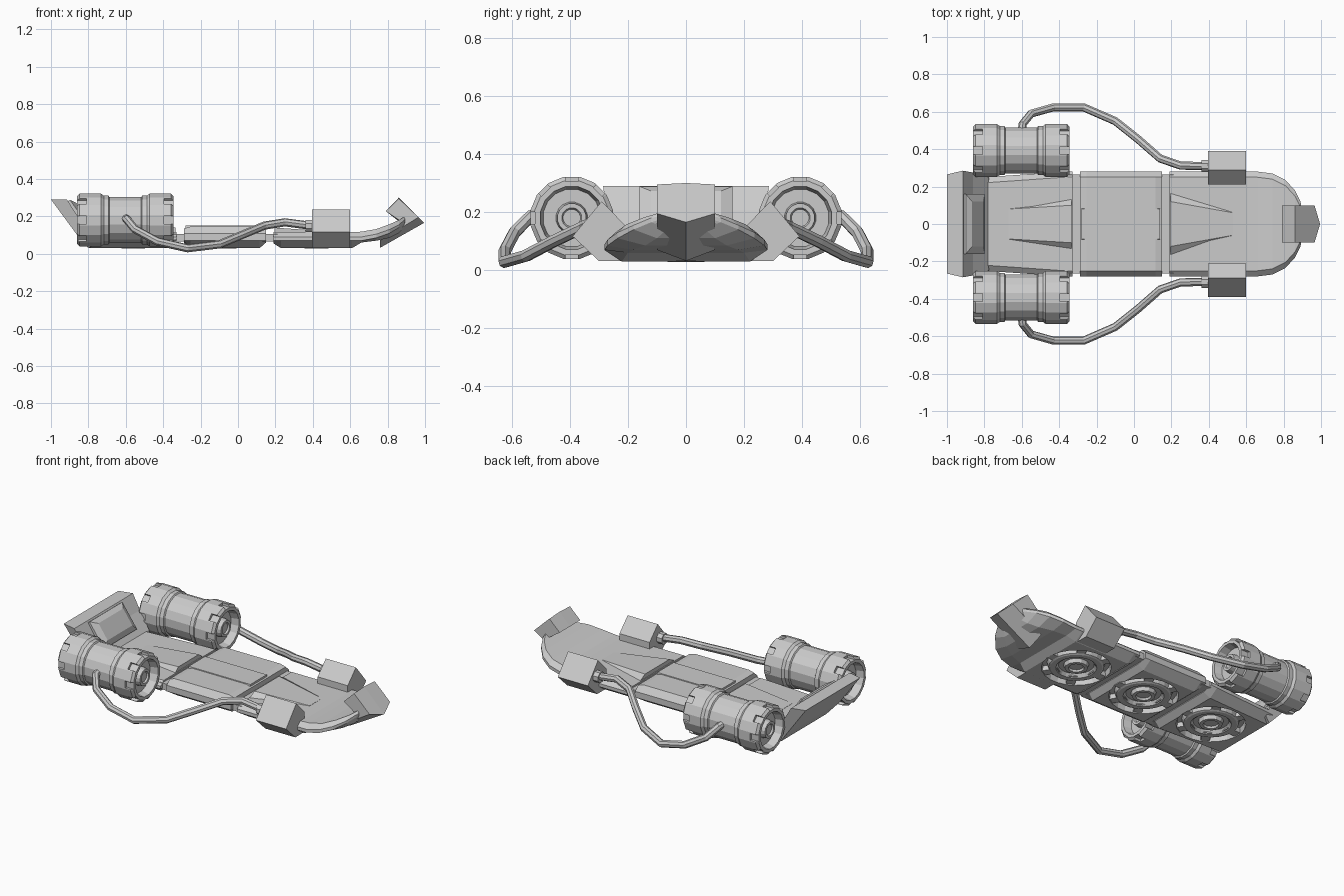
import bpy, bmesh
from math import cos, sin, pi
from mathutils import Vector, Matrix

if "Cube" in bpy.data.objects:
    bpy.data.objects.remove(bpy.data.objects["Cube"])


def finish(name, bm, mirror=False):
    bmesh.ops.recalc_face_normals(bm, faces=bm.faces[:])
    me = bpy.data.meshes.new(name)
    bm.to_mesh(me)
    bm.free()
    ob = bpy.data.objects.new(name, me)
    bpy.context.collection.objects.link(ob)
    if mirror:
        m = ob.modifiers.new("mirror", 'MIRROR')
        m.use_axis = (False, True, False)
        m.use_mirror_merge = False
    return ob


def loft(name, rings, mirror=False):
    """Skin a row of equal-length closed rings and cap both ends."""
    bm = bmesh.new()
    vs = [[bm.verts.new(p) for p in r] for r in rings]
    n = len(rings[0])
    for a, b in zip(vs, vs[1:]):
        for i in range(n):
            j = (i + 1) % n
            bm.faces.new((a[i], a[j], b[j], b[i]))
    bm.faces.new(vs[0][::-1])
    bm.faces.new(vs[-1])
    return finish(name, bm, mirror)


def lathe(name, prof, centre, axis='x', n=16, mirror=False):
    """Turn a profile of (along axis, radius) about x or z."""
    rings = []
    for t, r in prof:
        ring = []
        for i in range(n):
            a = 2 * pi * (i + .5) / n
            u, v = r * cos(a), r * sin(a)
            ring.append(Vector(centre) + Vector((t, u, v) if axis == 'x' else (u, v, t)))
        rings.append(ring)
    return loft(name, rings, mirror)


def cut(ob, cutter):
    m = ob.modifiers.new("cut", 'BOOLEAN')
    m.operation, m.solver, m.object = 'DIFFERENCE', 'EXACT', cutter
    dg = bpy.context.evaluated_depsgraph_get()
    me = bpy.data.meshes.new_from_object(ob.evaluated_get(dg))
    ob.modifiers.clear()
    ob.data = me
    bpy.data.objects.remove(cutter)


def deck(name, stations):
    """Board section: stations of (x, bottom half width, half width, bottom, side low, side high, top)."""
    rings = []
    for x, wb, w, zb, zl, zh, zt in stations:
        half = [(wb, zb), (w, zl), (w, zh), (w - .03, zt)]
        rings.append([(x, y, z) for y, z in half] + [(x, -y, z) for y, z in reversed(half)])
    return loft(name, rings)


# three deck sections
rear = deck("rear_deck", [
    (-.80, .20, .25, .03, .07, .09, .115), (-.37, .22, .28, .03, .07, .09, .115),
    (-.33, .21, .28, .06, .075, .09, .115)])
middle = deck("middle_deck", [
    (-.29, .21, .28, .06, .07, .107, .135), (-.255, .22, .28, .03, .07, .107, .145),
    (.115, .22, .28, .03, .07, .107, .145), (.15, .21, .28, .06, .07, .107, .135)])
front = deck("front_deck", [
    (.19, .21, .28, .055, .07, .09, .115), (.23, .22, .28, .03, .07, .09, .115),
    (.61, .22, .28, .03, .07, .09, .115), (.66, .20, .28, .06, .07, .09, .118),
    (.74, .18, .27, .07, .085, .105, .132), (.81, .14, .235, .085, .11, .13, .158),
    (.86, .10, .18, .11, .14, .155, .18), (.89, .06, .12, .145, .165, .18, .198),
    (.90, .04, .07, .17, .18, .19, .203)])

# hover discs set into the underside
for label, body, x in (("rear", rear, -.56), ("middle", middle, -.07), ("front", front, .42)):
    cut(body, lathe("disc_cutter", [(0, .20), (.065, .19)], (x, 0, 0), 'z', 24))
    lathe(label + "_disc_ring", [(.07, .165), (.035, .155), (.03, .145), (.03, .115), (.05, .10)],
          (x, 0, 0), 'z', 24)
    lathe(label + "_disc_hub", [(.06, .075), (.028, .065), (.028, .045), (.04, .04), (.04, .01)],
          (x, 0, 0), 'z', 12)
    bm = bmesh.new()
    for i in range(6):
        mat = (Matrix.Translation((x, 0, .053)) @ Matrix.Rotation(i * pi / 3, 4, 'Z')
               @ Matrix.Translation((.15, 0, 0)) @ Matrix.Diagonal((.09, .05, .036, 1)))
        bmesh.ops.create_cube(bm, size=1, matrix=mat)
    finish(label + "_disc_clamps", bm)

# joints between the sections
for label, x0, x1 in (("rear_joint", -.35, -.27), ("front_joint", .13, .21)):
    loft(label, [[(x, -.265, .065), (x, .265, .065), (x, .265, .105), (x, -.265, .105)]
                 for x in (x0, x1)])


# raised strip and the ramps leading up to it
def ramp(name, stations):
    loft(name, [[(x, -a, .10), (x, a, .10), (x, b, z), (x, -b, z)] for x, a, b, z in stations])


ramp("middle_strip", [(-.28, .09, .08, .15), (.14, .09, .08, .15)])
ramp("front_ramp", [(.195, .19, .12, .14), (.53, .07, .06, .116)])
ramp("rear_ramp", [(-.67, .09, .08, .116), (-.335, .15, .10, .14)])

# kicked-up tail with a raised pad
tail_side = [(-.80, .03), (-.86, .10), (-1, .29), (-.915, .29), (-.86, .205), (-.78, .115), (-.76, .05)]
tail_width = [.22, .26, .265, .285, .275, .25, .24]
loft("tail", [[(x, s * w, z) for (x, z), w in zip(tail_side, tail_width)] for s in (-1, 1)])


def pad_ring(w, lo, hi, h):
    p0, d, nrm = Vector((-.915, 0, .29)), Vector((.125, 0, -.175)), Vector((.81, 0, .58)) * h
    return [p0 + d * t + nrm + Vector((0, y, 0)) for t, y in ((lo, -w), (lo, w), (hi, w), (hi, -w))]


loft("tail_pad", [pad_ring(.16, .05, .85, -.01), pad_ring(.16, .05, .85, .012),
                  pad_ring(.12, .2, .7, .03)])

# nose cap: creased clamp around the tip
cap_side = [(.76, .07), (.965, .195), (.86, .295), (.79, .228), (.89, .16), (.76, .09)]
cap_mid = [(.76, .032), (.995, .165), (.86, .30), (.79, .228), (.89, .15), (.76, .075)]
loft("nose_cap", [[(x, y, z) for x, z in p]
                  for y, p in ((-.1, cap_side), (0, cap_mid), (.1, cap_side))])

# engines: turned body with notched end rings
end = [(.235, .012), (.235, .03), (.245, .035), (.245, .05), (.21, .055), (.21, .10), (.2575, .11),
       (.2575, .13), (.245, .144), (.13, .144), (.115, .133), (.09, .133), (.085, .125)]
profile = [(-t, r) for t, r in end] + list(reversed(end))
C = Vector((-.6025, .393, .18))
engine = lathe("engines", profile, C, 'x', 16)
bm = bmesh.new()
for s in (-1, 1):
    for i in range(8):
        mat = (Matrix.Translation(C) @ Matrix.Rotation(i * pi / 4, 4, 'X')
               @ Matrix.Translation((s * .2575, 0, .156)) @ Matrix.Diagonal((.10, .042, .06, 1)))
        bmesh.ops.create_cube(bm, size=1, matrix=mat)
cut(engine, finish("notch_cutter", bm))
m = engine.modifiers.new("mirror", 'MIRROR')
m.use_axis = (False, True, False)

# side boxes at the front with hose sockets
box = [(.21, .032), (.30, .032), (.39, .117), (.29, .237), (.21, .155)]
loft("side_boxes", [[(x, y, z) for y, z in box] for x in (.395, .60)], True)
lathe("hose_sockets", [(.36, .026), (.36, .034), (.41, .034)], (0, .31, .148), 'x', 8, True)

# hoses from the engines to the boxes
path = [(-.60, .50, .19), (-.595, .535, .185), (-.55, .59, .13), (-.43, .624, .065), (-.27, .624, .029),
        (-.10, .55, .05), (.02, .455, .10), (.14, .35, .15), (.25, .312, .168), (.40, .31, .148)]
cu = bpy.data.curves.new("hose_path", 'CURVE')
cu.dimensions = '3D'
cu.bevel_depth, cu.bevel_resolution, cu.use_fill_caps = .022, 2, True
sp = cu.splines.new('POLY')
sp.points.add(len(path) - 1)
for p, co in zip(sp.points, path):
    p.co = (*co, 1)
hose_curve = bpy.data.objects.new("hose_path", cu)
bpy.context.collection.objects.link(hose_curve)
dg = bpy.context.evaluated_depsgraph_get()
me = bpy.data.meshes.new_from_object(hose_curve.evaluated_get(dg))
bpy.data.objects.remove(hose_curve)
hoses = bpy.data.objects.new("hoses", me)
bpy.context.collection.objects.link(hoses)
m = hoses.modifiers.new("mirror", 'MIRROR')
m.use_axis = (False, True, False)
for p in me.polygons:
    p.use_smooth = False
